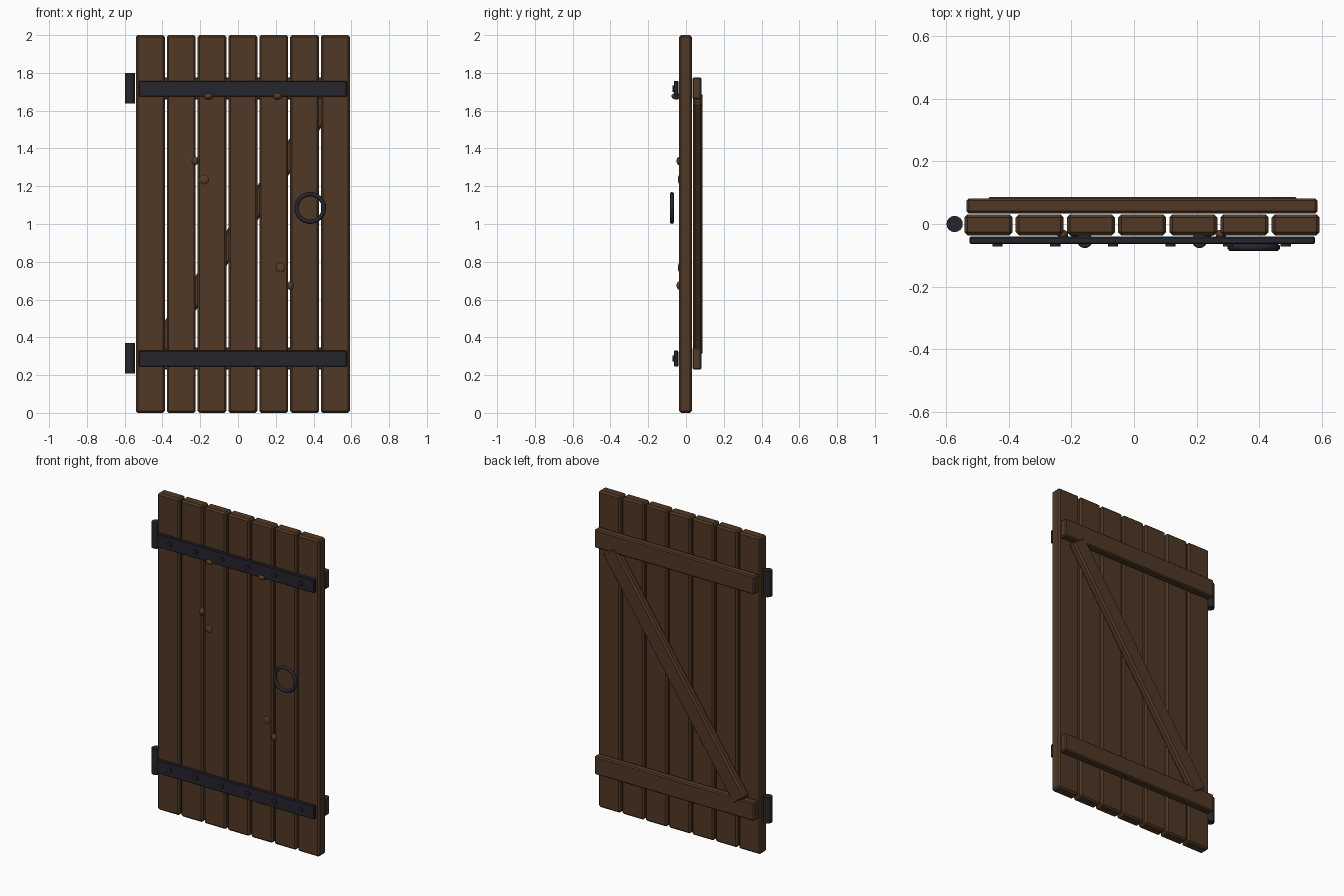
import bpy, math

if "Cube" in bpy.data.objects:
    bpy.data.objects.remove(bpy.data.objects["Cube"])


def material(name, rgb):
    m = bpy.data.materials.new(name)
    m.diffuse_color = (*rgb, 1)
    m.use_nodes = True
    m.node_tree.nodes["Principled BSDF"].inputs["Base Color"].default_value = m.diffuse_color
    return m


WOOD = material("brown_wood", (0.080, 0.040, 0.018))
KNOT = material("knot_wood", (0.095, 0.048, 0.022))
IRON = material("dark_iron", (0.018, 0.018, 0.027))


def finish(name, mat, smooth=False):
    o = bpy.context.object
    o.name = name
    o.data.materials.append(mat)
    if smooth:
        bpy.ops.object.shade_smooth_by_angle(angle=math.radians(40))
    return o


def box(name, lo, hi, mat, bevel):
    bpy.ops.mesh.primitive_cube_add(size=1, location=[(a + b) / 2 for a, b in zip(lo, hi)])
    o = bpy.context.object
    o.scale = [b - a for a, b in zip(lo, hi)]
    bpy.ops.object.transform_apply(location=False, rotation=False, scale=True)
    b = o.modifiers.new("bevel", 'BEVEL')
    b.width, b.segments = bevel, 1
    return finish(name, mat)


def rod(name, loc, radius, depth, sides, rot=(0, 0, 0)):
    bpy.ops.mesh.primitive_cylinder_add(vertices=sides, radius=radius, depth=depth,
                                        location=loc, rotation=rot)
    return finish(name, IRON, True)


# Seven upright planks with open gaps
for i in range(7):
    x = -0.464 + i * 0.1633
    box(f"plank_{i + 1}", (x - 0.0765, -0.036, 0), (x + 0.0765, 0.031, 2), WOOD, 0.010)

# Back battens, front iron straps, rivets and hinge barrels
for tag, zb, zs in (("lower", 0.287, 0.287), ("upper", 1.718, 1.716)):
    box(f"{tag}_batten", (-0.534, 0.034, zb - 0.058), (0.585, 0.082, zb + 0.058), WOOD, 0.007)
    box(f"{tag}_strap", (-0.525, -0.064, zs - 0.042), (0.577, -0.040, zs + 0.042), IRON, 0.004)
    for i in range(6):
        rod(f"{tag}_rivet_{i + 1}", (-0.435 + i * 0.1838, -0.064, zs), 0.016, 0.014, 12,
            (math.pi / 2, 0, 0))
    rod(f"{tag}_hinge_barrel", (-0.572, 0, zs + 0.002), 0.026, 0.162, 16)

# Diagonal back brace, rising toward the latch side
brace = box("diagonal_brace", (-0.0525, -0.025, -0.81), (0.0525, 0.025, 0.81), WOOD, 0.010)
brace.location = (0.027, 0.0615, 1.0)
brace.rotation_euler = (0, math.radians(34.4), 0)

# Ring handle
bpy.ops.mesh.primitive_torus_add(major_segments=32, minor_segments=10, major_radius=0.073,
                                 minor_radius=0.0115, location=(0.382, -0.0745, 1.085),
                                 rotation=(math.pi / 2, 0, 0))
finish("ring_handle", IRON, True)

# Wood knots: x, y, z and half sizes
for i, (loc, size) in enumerate([
        ((-0.157, -0.052, 1.677), (0.025, 0.025, 0.018)),
        ((0.209, -0.052, 1.677), (0.025, 0.025, 0.018)),
        ((-0.227, -0.034, 1.334), (0.017, 0.016, 0.023)),
        ((0.277, -0.034, 0.674), (0.017, 0.016, 0.023)),
        ((-0.180, -0.034, 1.236), (0.025, 0.009, 0.025)),
        ((0.225, -0.034, 0.769), (0.025, 0.009, 0.025))]):
    bpy.ops.mesh.primitive_uv_sphere_add(segments=16, ring_count=8, radius=1, location=loc)
    bpy.context.object.scale = size
    finish(f"knot_{i + 1}", KNOT, True)
